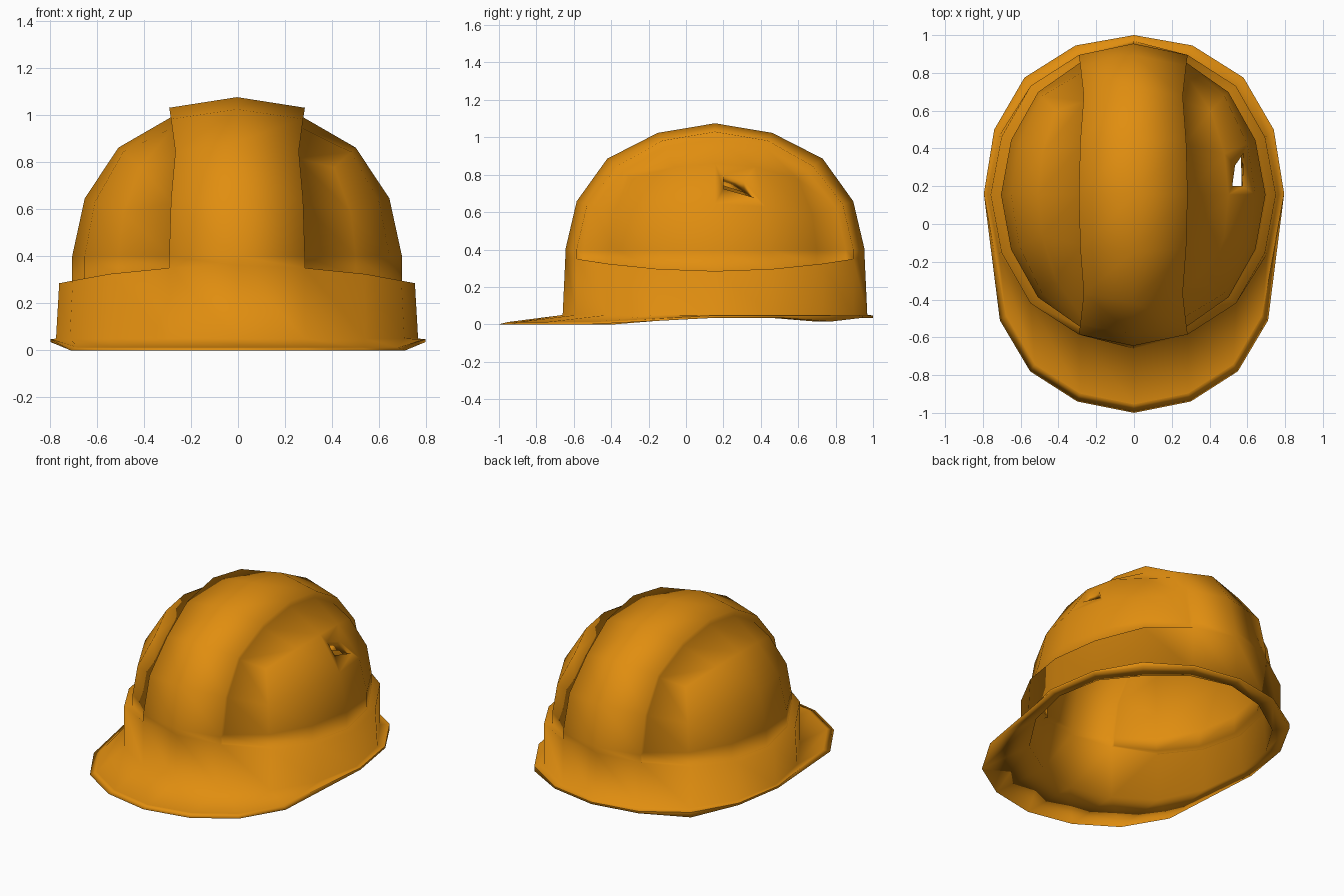
import bpy, bmesh
from math import tan, pi, atan2, sin, cos
from mathutils import Vector

if "Cube" in bpy.data.objects:
    bpy.data.objects.remove(bpy.data.objects["Cube"])

CY, CZ = 0.155, 0.40          # centre of the dome


def place(c, panel):
    """Map a point of the subdivided cube onto the helmet surface."""
    tx, ty, tz = (tan(pi / 4 * a) for a in c)
    d = Vector((tx, ty, max(tz, 0.0))).normalized()
    if abs(abs(c.x) - 0.5) < 0.01:                      # edge of the centre ridge
        t = atan2(max(tz, 0.0), abs(ty))
        ry, rz, dx = (0.70, 0.59, -0.008) if panel else (0.74, 0.63, 0)
        x = 0.262 + 0.026 * abs(cos(2 * t)) + dx
        p = Vector((x if c.x > 0 else -x,
                    CY + (1 if c.y > 0 else -1) * ry * cos(t) * (abs(c.y) > 0.01),
                    CZ + rz * sin(t)))
    else:
        rx, ry, rz = (0.70, 0.755, 0.64) if panel else (0.755, 0.80, 0.675)
        if sum(abs(a) > 0.99 for a in c) > 1:           # fuller diagonals
            d *= 1.018
        p = Vector((d.x * rx, CY + d.y * ry, CZ + d.z * rz))
    if c.z < -0.9:
        p.z = 0.05                                      # bottom of the band
    elif c.z < -0.4:
        p.z = 0.285 + 0.065 * ((p.y - CY) / 0.74) ** 2  # curved top of the band
    p.x -= 0.004
    return p


def key(v):
    return round(atan2(v.co.x / 0.755, -(v.co.y - CY) / 0.8) / (pi / 8)) % 16


bm = bmesh.new()

# Rounded cube topology, open at the bottom
bmesh.ops.create_cube(bm, size=2)
bmesh.ops.subdivide_edges(bm, edges=bm.edges[:], cuts=3, use_grid_fill=True)
bmesh.ops.delete(bm, geom=[f for f in bm.faces if f.calc_center_median().z < -0.99],
                 context='FACES')

# Recessed side panels, leaving the centre ridge and the band raised
panels = [f for f in bm.faces
          if abs(f.calc_center_median().x) > 0.6 and f.calc_center_median().z > -0.5]
ret = bmesh.ops.extrude_face_region(bm, geom=panels)
sunk = {g for g in ret['geom'] if isinstance(g, bmesh.types.BMVert)}
bmesh.ops.delete(bm, geom=[f for f in panels if f.is_valid], context='FACES')
vent = min((g for g in ret['geom'] if isinstance(g, bmesh.types.BMFace)),
           key=lambda f: (f.calc_center_median() - Vector((1, 0.25, 0.75))).length)
for v in bm.verts:
    v.co = place(v.co.copy(), v in sunk)
bm.normal_update()

# Vent hole on the right side
bmesh.ops.inset_individual(bm, faces=[vent], thickness=0.03)
corners = [Vector(p) for p in ((0.52, 0.20, 0.80), (0.535, 0.31, 0.765),
                               (0.58, 0.375, 0.675), (0.575, 0.20, 0.725))]
for v in vent.verts:
    v.co = min(corners, key=lambda p: (p - v.co).length)
bmesh.ops.delete(bm, geom=[vent], context='FACES_ONLY')

# Inner shell, joined to the outer one around the vent
rims = [e for e in bm.edges if e.is_boundary]
outer = sorted({v for e in rims for v in e.verts if v.co.z < 0.2}, key=key)
hole = [e for e in rims if e.verts[0].co.z > 0.5]
hole_verts = {v for e in hole for v in e.verts}
shell = bm.verts[:]
vmap = bmesh.ops.duplicate(bm, geom=shell + bm.edges[:] + bm.faces[:])['vert_map']
inner = [vmap[v] for v in outer]
for v in shell:
    w = vmap[v]
    if v in hole_verts:
        w.co = v.co + Vector((-0.005, 0, -0.06))
        continue
    s = 0.942 if v in sunk else 0.936
    w.co.x *= s
    w.co.y = CY + (v.co.y - CY) * s
    if v.co.z > CZ:
        w.co.z = CZ + (v.co.z - CZ) * s
for a, b in [e.verts[:] for e in hole]:
    bm.faces.new((a, b, vmap[b], vmap[a]))

# Brim: half outline from front to back, with heights of its underside
outline = [(0, -1), (0.30, -0.94), (0.55, -0.78), (0.71, -0.51), (0.795, 0.16),
           (0.74, 0.50), (0.58, 0.775), (0.31, 0.945), (0, 1)]
under = [0, 0, 0, 0, 0.035, 0.035, 0.015, 0.035, 0.035]
top_ring, low_ring = [], []
for k in range(16):
    i = min(k, 16 - k)
    x, y = outline[i]
    x = x if k <= 8 else -x
    s, z = (0.955, 0.012) if i < 4 else (1, 0.048)
    top_ring.append(bm.verts.new((x * s, y * s, z)))
    low_ring.append(bm.verts.new((x, y, under[i])))
    inner[k].co.z = 0.02 if i == 3 else under[i]
rings = [outer, top_ring, low_ring, inner]
for a, b in zip(rings, rings[1:]):
    for k in range(16):
        n = (k + 1) % 16
        bm.faces.new((a[k], a[n], b[n], b[k]))

# Smooth shading throughout, with a crease along the lip of the brim
bmesh.ops.recalc_face_normals(bm, faces=bm.faces[:])
lip = set(top_ring)
for f in bm.faces:
    f.smooth = True
for e in bm.edges:
    e.smooth = not (e.verts[0] in lip and e.verts[1] in lip)

mesh = bpy.data.meshes.new("helmet_shell")
bm.to_mesh(mesh)
bm.free()
helmet = bpy.data.objects.new("helmet_shell", mesh)
bpy.context.collection.objects.link(helmet)

# Orange plastic
mat = bpy.data.materials.new("orange_plastic")
mat.diffuse_color = (0.75, 0.27, 0.005, 1)
mat.use_nodes = True
mat.node_tree.nodes["Principled BSDF"].inputs["Base Color"].default_value = mat.diffuse_color
mesh.materials.append(mat)
